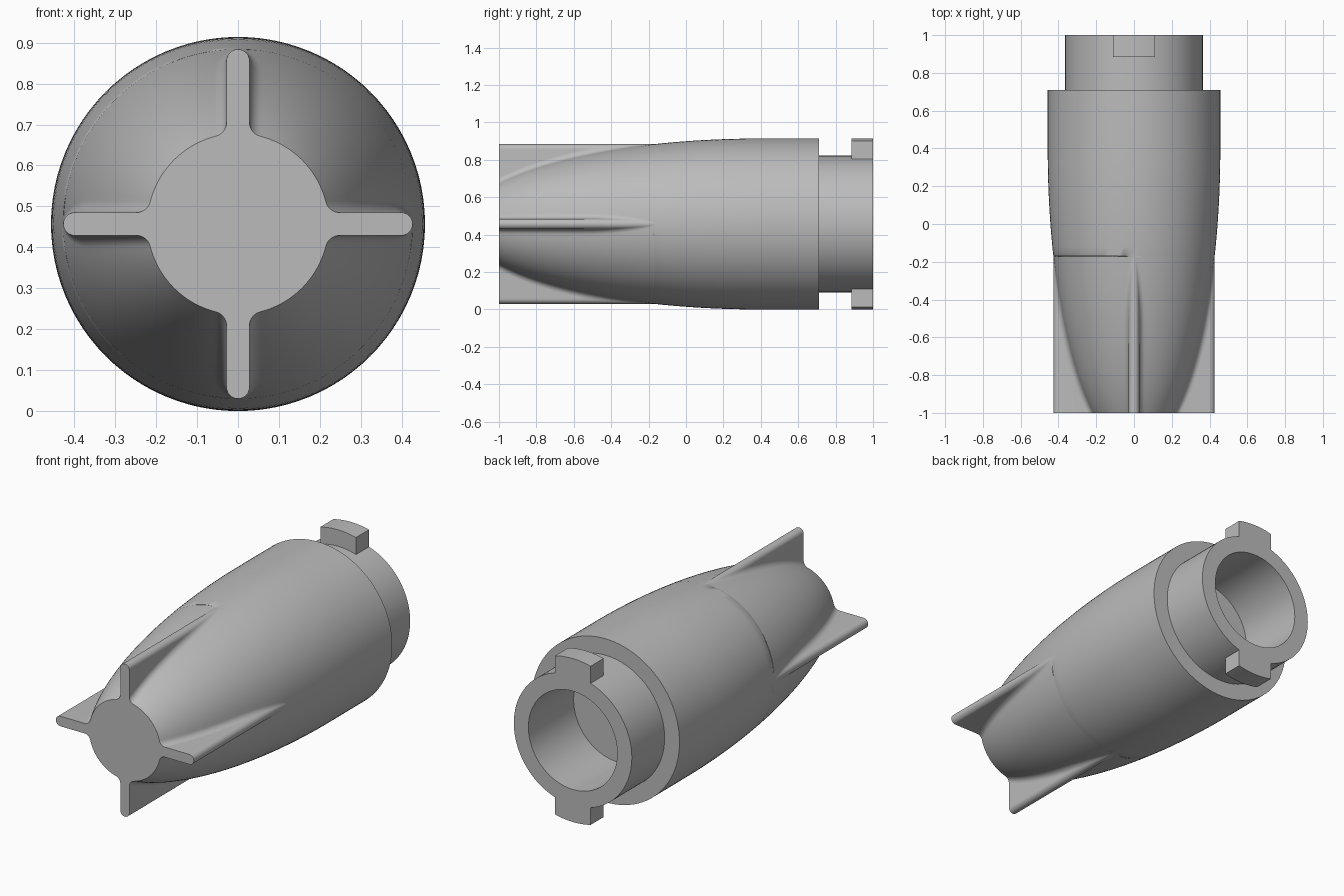
import bpy, bmesh
from math import sin, cos, pi, atan2, sqrt, radians

if "Cube" in bpy.data.objects:
    bpy.data.objects.remove(bpy.data.objects["Cube"])

CZ = 0.457                  # height of the long axis
R_MAX, Y_WIDE, Y_LEN = 0.457, 0.4, 1.6
FIN_R, FIN_W, FILLET = 0.427, 0.028, 0.035
SHOULDER, NECK_R, BORE_R = 0.71, 0.365, 0.275

grey = bpy.data.materials.new("plain grey")
grey.use_nodes = True
COLOR = (0.5, 0.5, 0.5, 1)
grey.diffuse_color = COLOR
grey.node_tree.nodes["Principled BSDF"].inputs["Base Color"].default_value = COLOR


def arc(cx, cz, r, a, b, n):
    steps = [a + (b - a) * i / n for i in range(n + 1)]
    return [(cx + r * cos(t), cz + r * sin(t)) for t in steps]


def four_fold(half):
    """Mirror an eighth of a section and turn it four times."""
    pts = half[:-1] + [(z, x) for x, z in half[:0:-1]]
    out = []
    for _ in range(4):
        out += pts
        pts = [(z, -x) for x, z in pts]
    return out


def circle(r):
    return four_fold(arc(0, 0, r, pi / 2, pi / 4, 12))


def finned(r):
    """Circle with four round-tipped fins, blended by fillets."""
    if r >= FIN_R:
        return four_fold([(0, r)] * 19 + arc(0, 0, r, pi / 2, pi / 4, 12))
    h = FIN_R - FIN_W
    cx = FIN_W + FILLET
    cz = sqrt((r + FILLET) ** 2 - cx ** 2)
    if cz > h:              # fillet now touches the fin's round tip
        cz = ((r + FILLET) ** 2 - cx ** 2 + h * h) / (2 * h)
        cx = sqrt((r + FILLET) ** 2 - cz ** 2)
    rise = max(0.0, cz - h)
    tip = arc(0, h, FIN_W, pi / 2, atan2(rise, cx) if rise else 0, 8)
    start = atan2(-rise, -cx) % (2 * pi) if rise else pi
    blend = arc(cx, cz, FILLET, start, atan2(-cz, -cx) % (2 * pi), 8)
    wall = arc(0, 0, r, atan2(cz, cx), pi / 4, 13)
    return four_fold(tip + blend + wall[1:])


def finish(name, bm, smooth=True):
    bmesh.ops.remove_doubles(bm, verts=bm.verts, dist=1e-5)
    bmesh.ops.recalc_face_normals(bm, faces=bm.faces)
    mesh = bpy.data.meshes.new(name)
    bm.to_mesh(mesh)
    bm.free()
    mesh.materials.append(grey)
    ob = bpy.data.objects.new(name, mesh)
    bpy.context.collection.objects.link(ob)
    if smooth:
        bpy.ops.object.select_all(action='DESELECT')
        ob.select_set(True)
        bpy.context.view_layer.objects.active = ob
        bpy.ops.object.shade_smooth_by_angle(angle=radians(35))
    return ob


def loft(name, sections, cap_first=False, cap_last=False):
    bm = bmesh.new()
    rings = [[bm.verts.new((x, y, z + CZ)) for x, z in pts] for y, pts in sections]
    for a, b in zip(rings, rings[1:]):
        for i in range(len(a)):
            bm.faces.new((a[i - 1], a[i], b[i], b[i - 1]))
    if cap_first:
        bm.faces.new(rings[0])
    if cap_last:
        bm.faces.new(rings[-1])
    return finish(name, bm)


def body_radius(y):
    return R_MAX * sqrt(1 - (min(0, y - Y_WIDE) / Y_LEN) ** 2)


# Finned body: rings crowd together where the fins run out
fin_end = Y_WIDE - Y_LEN * sqrt(1 - (FIN_R / R_MAX) ** 2)
ys = [fin_end - (fin_end + 1) * (1 - i / 40) ** 1.6 for i in range(40)]
ys += [fin_end + 0.001 + (Y_WIDE - fin_end) * i / 12 for i in range(13)] + [SHOULDER]
sections = [(y, finned(body_radius(y))) for y in ys]
loft("finned_body", sections, cap_first=True)

# Shoulder step, neck and blind bore
loft("hollow_neck", [(SHOULDER, circle(R_MAX)), (SHOULDER, circle(NECK_R)),
                     (1, circle(NECK_R)), (1, circle(BORE_R)),
                     (0.6, circle(BORE_R))], cap_last=True)

# Locking tabs above and below the neck
TAB_W, TAB_Y = 0.11, 0.885
for name, side in (("top_tab", 1), ("bottom_tab", -1)):
    xs = [TAB_W * (i / 6 - 1) for i in range(13)]
    outline = [(x, sqrt(R_MAX ** 2 - x * x)) for x in xs]
    outline += [(x, sqrt((NECK_R - 0.002) ** 2 - x * x)) for x in reversed(xs)]
    loft(name, [(y, [(x, side * z) for x, z in outline]) for y in (TAB_Y, 1)],
         cap_first=True, cap_last=True)
